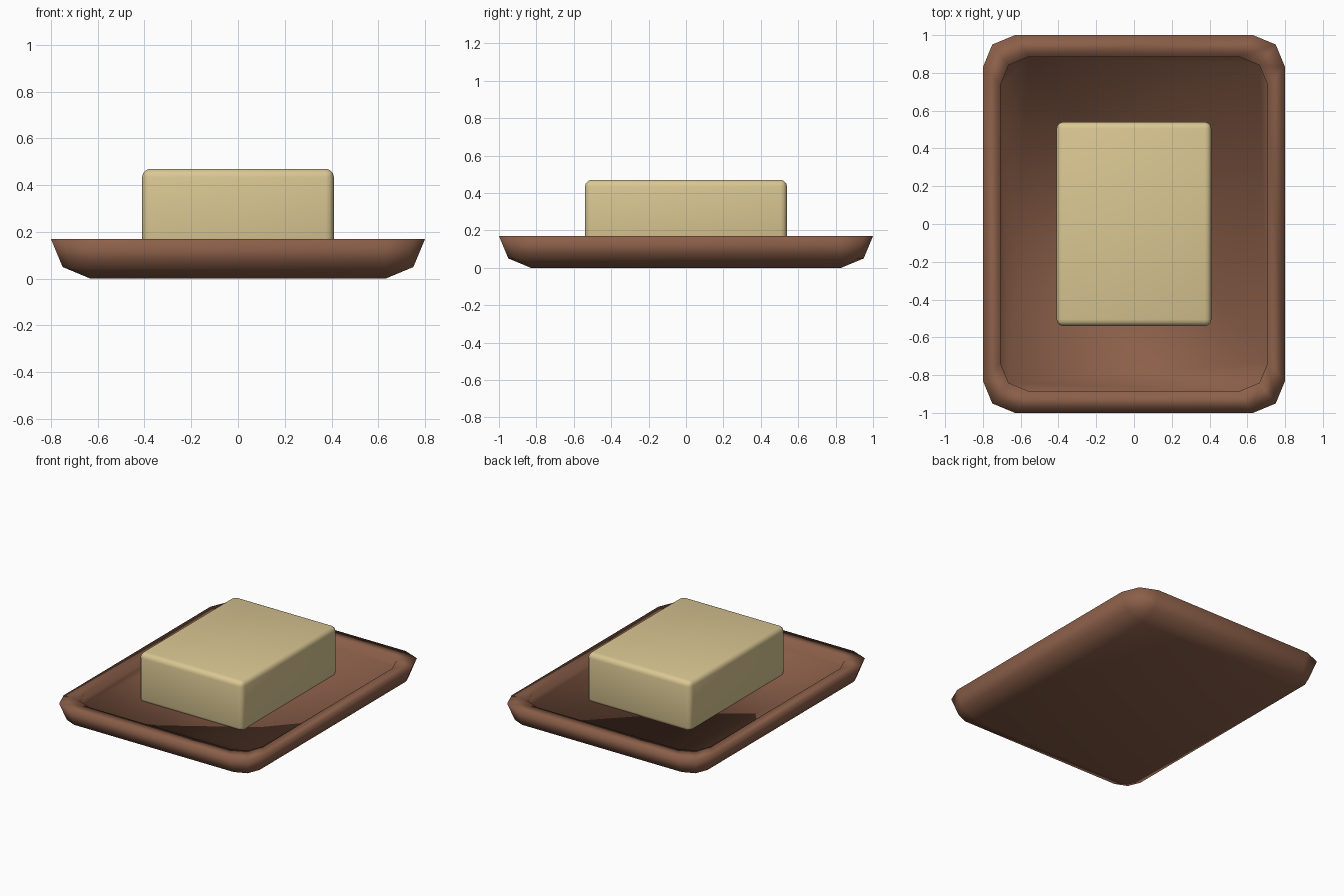
import bpy, bmesh, math

if "Cube" in bpy.data.objects:
    bpy.data.objects.remove(bpy.data.objects["Cube"])


def material(name, rgb):
    m = bpy.data.materials.new(name)
    m.diffuse_color = (*rgb, 1)
    m.use_nodes = True
    m.node_tree.nodes["Principled BSDF"].inputs["Base Color"].default_value = m.diffuse_color
    return m


def finish(bm, name, mat):
    bmesh.ops.recalc_face_normals(bm, faces=bm.faces)
    me = bpy.data.meshes.new(name)
    bm.to_mesh(me)
    bm.free()
    me.materials.append(mat)
    for p in me.polygons:
        p.use_smooth = True
    ob = bpy.data.objects.new(name, me)
    bpy.context.collection.objects.link(ob)
    return ob


def ring(bm, z, radius, scale=1.0):
    """Rectangle loop around the 0.63 x 0.83 core with two-facet round corners."""
    verts = []
    for i, (sx, sy) in enumerate([(1, 1), (-1, 1), (-1, -1), (1, -1)]):
        for k in range(3):
            a = math.radians(90 * i + 45 * k)
            verts.append(bm.verts.new(((sx * 0.63 + radius * math.cos(a)) * scale,
                                       (sy * 0.83 + radius * math.sin(a)) * scale, z)))
    return verts


clay = material("brown_clay", (0.26, 0.115, 0.067))
cream = material("pale_butter", (0.70, 0.57, 0.29))

# Dish: rounded underside, flat rim, shallow recessed floor
bm = bmesh.new()
rings = [ring(bm, *r) for r in ((0.0, 0.0), (0.05, 0.12), (0.17, 0.17),
                                (0.17, 0.17, 0.885), (0.13, 0.17, 0.885))]
for lo, hi in zip(rings, rings[1:]):
    for i in range(12):
        j = (i + 1) % 12
        bm.faces.new((lo[i], lo[j], hi[j], hi[i]))
bm.faces.new(rings[0])
bm.faces.new(rings[-1])
bmesh.ops.remove_doubles(bm, verts=bm.verts, dist=1e-4)
finish(bm, "dish", clay)

# Butter block with softened edges
bm = bmesh.new()
bmesh.ops.create_cube(bm, size=1)
for v in bm.verts:
    v.co = (v.co.x * 0.82, v.co.y * 1.08, 0.29 + v.co.z * 0.36)
bmesh.ops.bevel(bm, geom=bm.edges[:], offset=0.035, segments=3, profile=0.5, affect='EDGES')
finish(bm, "butter_block", cream)
